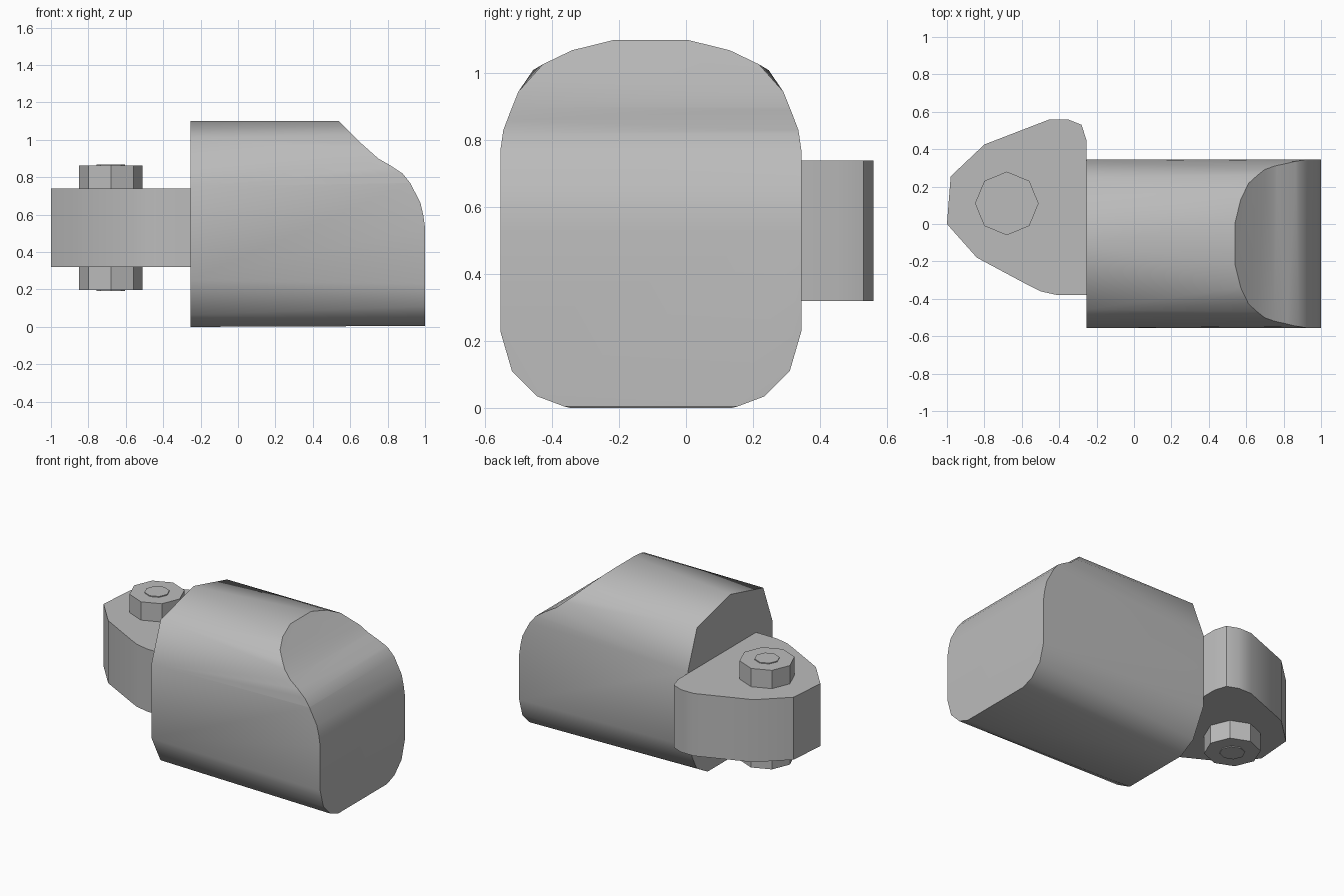
import bpy, bmesh, math
from mathutils import Vector

cube = bpy.data.objects.get("Cube")
if cube:
    bpy.data.objects.remove(cube, do_unlink=True)

grey = bpy.data.materials.new("plain grey")
grey.use_nodes = True
colour = (0.5, 0.5, 0.5, 1)
grey.diffuse_color = colour
grey.node_tree.nodes["Principled BSDF"].inputs["Base Color"].default_value = colour


def finish(name, bm, smooth=None):
    """Turn a bmesh into an object, shaded smooth below the given angle."""
    bmesh.ops.recalc_face_normals(bm, faces=bm.faces)
    mesh = bpy.data.meshes.new(name)
    bm.to_mesh(mesh)
    bm.free()
    mesh.materials.append(grey)
    obj = bpy.data.objects.new(name, mesh)
    bpy.context.collection.objects.link(obj)
    if smooth:
        smooth_shade(obj, smooth)
    return obj


def select(obj):
    bpy.ops.object.select_all(action='DESELECT')
    obj.select_set(True)
    bpy.context.view_layer.objects.active = obj


def smooth_shade(obj, degrees):
    select(obj)
    bpy.ops.object.shade_smooth_by_angle(angle=math.radians(degrees))


def prism(points, direction):
    """Extrude a closed outline of 3D points."""
    bm = bmesh.new()
    face = bm.faces.new([bm.verts.new(p) for p in points])
    out = bmesh.ops.extrude_face_region(bm, geom=[face])
    verts = [v for v in out["geom"] if isinstance(v, bmesh.types.BMVert)]
    bmesh.ops.translate(bm, verts=verts, vec=Vector(direction))
    return bm


# Body: hull between a coarse rear section and a rounder front section
MID_Y, REAR_X, FRONT_X = -0.105, -0.255, 1.0
rear_half = [(0.45, 0.25), (0.355, 0.065), (0.24, 0), (0.45, 0.75),
             (0.352, 1.01), (0, 1.1)]
front_half = [(0.45, 0.23), (0.415, 0.11), (0.34, 0.035), (0.26, 0.005),
              (0.45, 0.77), (0.44, 0.84), (0.41, 0.925), (0.31, 1.035),
              (0.175, 1.1)]
bm = bmesh.new()
for x, half in ((REAR_X, rear_half), (FRONT_X, front_half)):
    for y, z in half:
        for side in (-1, 1):
            bm.verts.new((x, MID_Y + side * y, z))
bmesh.ops.remove_doubles(bm, verts=bm.verts, dist=0.0001)
hull = bmesh.ops.convex_hull(bm, input=bm.verts)
loose = [v for v in bm.verts if not v.link_faces]
bmesh.ops.delete(bm, geom=loose, context='VERTS')
bmesh.ops.dissolve_limit(bm, angle_limit=math.radians(0.5),
                         verts=bm.verts, edges=bm.edges)
body = finish("body", bm)

# Sloped and rounded nose cut away from the body
nose = [(0.54, 1.1), (0.66, 0.98), (0.75, 0.9), (0.82, 0.86), (0.88, 0.82),
        (0.92, 0.77), (0.975, 0.665), (0.99, 0.6), (1.0, 0.53), (1.1, 0.53),
        (1.1, 1.2), (0.44, 1.2)]
cutter = finish("nose_cutter", prism([(x, -1, z) for x, z in nose], (0, 2, 0)))
cutter.hide_render = True
cut = body.modifiers.new("nose cut", 'BOOLEAN')
cut.operation = 'DIFFERENCE'
cut.solver = 'EXACT'
cut.object = cutter
select(body)
bpy.ops.object.modifier_apply(modifier=cut.name)
bpy.data.objects.remove(cutter, do_unlink=True)
smooth_shade(body, 32)

# Hinge plate behind the body
outline = [(-1, 0), (-0.98, 0.255), (-0.8, 0.425), (-0.45, 0.56), (-0.355, 0.56),
           (-0.28, 0.53), (-0.255, 0.45), (-0.255, -0.38), (-0.41, -0.38),
           (-0.5, -0.36), (-0.56, -0.33), (-0.84, -0.18)]
finish("hinge_plate", prism([(x, y, 0.32) for x, y in outline], (0, 0, 0.42)), 32)


# Pivot bolt with a thin raised pin end on both faces
def octagon(name, radius, bottom, top):
    ring = [(-0.68 + radius * math.cos(i * math.pi / 4),
             0.11 + radius * math.sin(i * math.pi / 4), bottom) for i in range(8)]
    finish(name, prism(ring, (0, 0, top - bottom)))


octagon("pivot_bolt", 0.17, 0.197, 0.863)
octagon("pivot_pin", 0.077, 0.191, 0.869)
